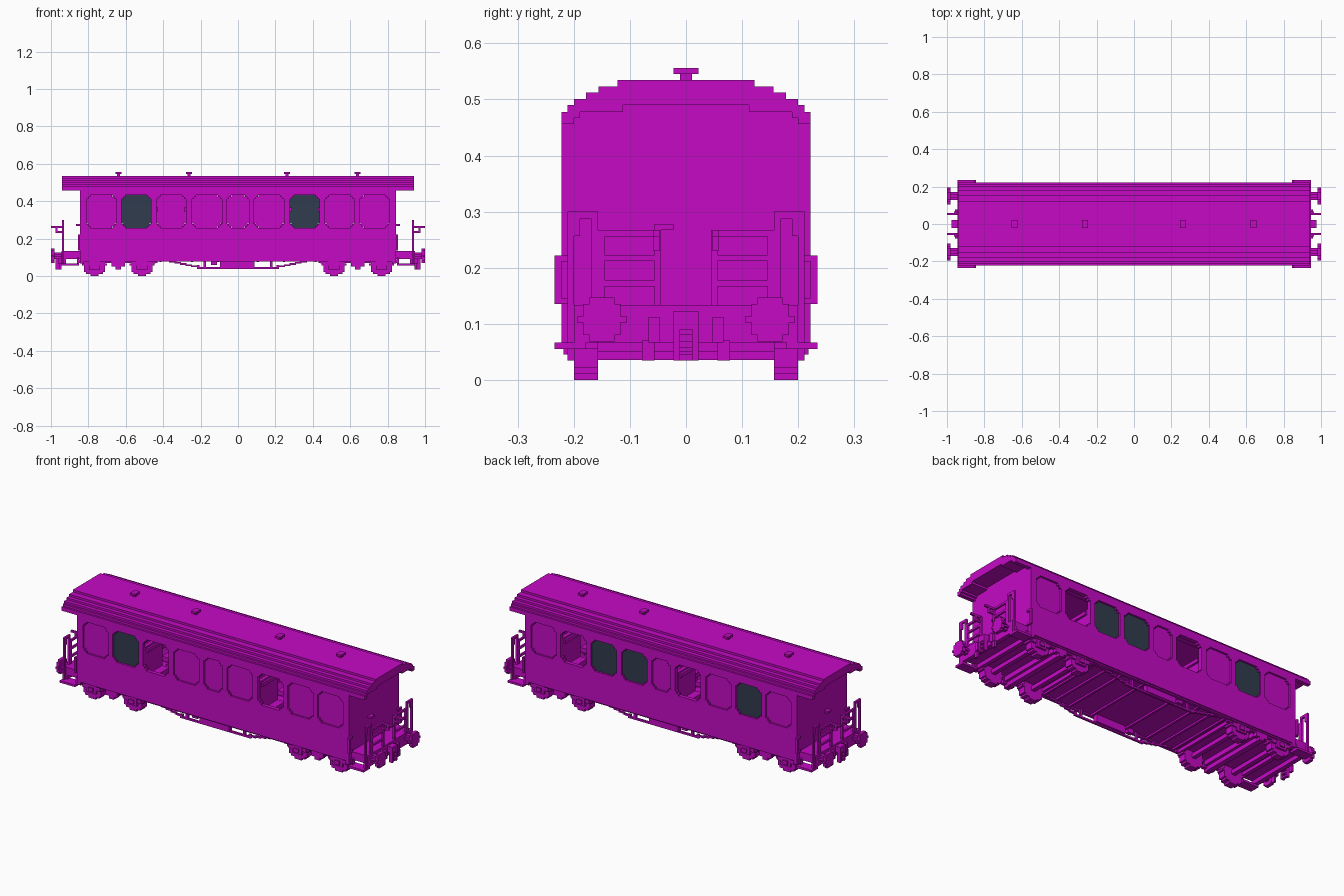
import bpy
import bmesh
import math
from mathutils import Vector

if "Cube" in bpy.data.objects:
    bpy.data.objects.remove(bpy.data.objects["Cube"], do_unlink=True)

V = 1 / 90  # stepping unit used for all blocky details


def material(name, rgb):
    m = bpy.data.materials.new(name)
    m.use_nodes = True
    m.diffuse_color = (*rgb, 1)
    m.node_tree.nodes["Principled BSDF"].inputs["Base Color"].default_value = (*rgb, 1)
    return m


MAGENTA = material("magenta paint", (0.56, 0.003, 0.56))
GLASS = material("dark glass", (0.03, 0.045, 0.075))


def finish(name, bm, mat):
    bmesh.ops.recalc_face_normals(bm, faces=bm.faces)
    me = bpy.data.meshes.new(name)
    bm.to_mesh(me)
    bm.free()
    me.materials.append(mat)
    ob = bpy.data.objects.new(name, me)
    bpy.context.scene.collection.objects.link(ob)
    return ob


def boxes(name, items, mirror="", mat=MAGENTA):
    """Boxes given as (x0, x1, y0, y1, z0, z1), repeated across the mirror axes."""
    bm = bmesh.new()
    for sx in ((1, -1) if "x" in mirror else (1,)):
        for sy in ((1, -1) if "y" in mirror else (1,)):
            for x0, x1, y0, y1, z0, z1 in items:
                r = bmesh.ops.create_cube(bm, size=1)
                for v in r["verts"]:
                    v.co = Vector((sx * (x0 + (v.co.x + .5) * (x1 - x0)),
                                   sy * (y0 + (v.co.y + .5) * (y1 - y0)),
                                   z0 + (v.co.z + .5) * (z1 - z0)))
    return finish(name, bm, mat)


def prism(bm, pts, a, b, axis):
    """Extrude a closed outline from a to b along x or y."""
    def place(p, d):
        return (d, p[0], p[1]) if axis == "x" else (p[0], d, p[1])
    lo = [bm.verts.new(place(p, a)) for p in pts]
    hi = [bm.verts.new(place(p, b)) for p in pts]
    bm.faces.new(lo)
    bm.faces.new(hi)
    n = len(pts)
    for i in range(n):
        bm.faces.new((lo[i], lo[(i + 1) % n], hi[(i + 1) % n], hi[i]))


def disc_outline(cu, cz, r):
    """Stepped circle outline."""
    n = int(2 * r / V + .5)
    h = 2 * r / n
    right = []
    for k in range(n):
        z = -r + (k + .5) * h
        w = max(V, round(math.sqrt(r * r - z * z) / V) * V)
        right += [(w, z - h / 2), (w, z + h / 2)]
    pts = right + [(-w, z) for w, z in reversed(right)]
    out = []
    for i, p in enumerate(pts):  # drop points in the middle of straight runs
        a, b = pts[i - 1], pts[(i + 1) % len(pts)]
        if not (abs(a[0] - p[0]) < 1e-6 and abs(b[0] - p[0]) < 1e-6):
            if (p[0] - a[0]) ** 2 + (p[1] - a[1]) ** 2 > 1e-12:
                out.append((cu + p[0], cz + p[1]))
    return out


def window_outline(cx, w, grow=0):
    """Rectangle with stepped corners, z 0.257 to 0.433."""
    hw, hh, cz = w / 2 + grow, .088 + grow, .345
    q = [(hw, hh - 2 * V), (hw - V, hh - 2 * V), (hw - V, hh - V), (hw - 2 * V, hh - V), (hw - 2 * V, hh)]
    q += [(-x, z) for x, z in reversed(q)]
    q += [(x, -z) for x, z in reversed(q)]
    return [(cx + x, cz + z) for x, z in q]


# Side walls with nine windows, some glazed dark, some open
CENTRES = [-.73, -.544, -.357, -.166, 0, .166, .357, .544, .73]
SIDES = {-1: ("front", {1}, {2, 6}), 1: ("back", {1, 5, 6}, {3, 7})}
for s, (label, dark, opened) in SIDES.items():
    wall = boxes(label + "_wall", [(-.845, .845, min(s * .2, s * .222), max(s * .2, s * .222), .085, .457)])
    bm = bmesh.new()
    for i, c in enumerate(CENTRES):
        prism(bm, window_outline(c, .117 if i == 4 else .16), s * .17, s * .25, "y")
    cutter = finish("window_cutter", bm, MAGENTA)
    cutter.hide_render = True
    mod = wall.modifiers.new("windows", "BOOLEAN")
    mod.operation = "DIFFERENCE"
    mod.solver = "EXACT"
    mod.object = cutter
    bpy.context.view_layer.objects.active = wall
    bpy.ops.object.modifier_apply(modifier=mod.name)
    bpy.data.objects.remove(cutter, do_unlink=True)
    for mat, word in ((MAGENTA, "blinds"), (GLASS, "glass")):
        bm = bmesh.new()
        for i, c in enumerate(CENTRES):
            if i not in opened and (i in dark) == (mat is GLASS):
                prism(bm, window_outline(c, .117 if i == 4 else .16, -.0002), s * .202, s * .2115, "y")
        finish(label + "_window_" + word, bm, mat)

# End walls and floor
boxes("end_walls", [(.823, .845, -.222, .222, .067, .457), (.823, .845, -.2, .2, .457, .478),
                    (.823, .845, -.112, .112, .478, .49)], "x")
boxes("floor", [(-.845, .845, -.21, .21, .086, .1)])

# Stepped roof shell
outer = [(.222, .456), (.222, .478), (.211, .478), (.211, .49), (.2, .49), (.2, .501), (.178, .501),
         (.178, .512), (.156, .512), (.156, .523), (.122, .523), (.122, .535)]
inner = [(.112, .49), (.112, .478), (.189, .478), (.189, .467), (.2, .467), (.2, .456)]
half = inner + outer
bm = bmesh.new()
prism(bm, half + [(-y, z) for y, z in reversed(half)], -.942, .942, "x")
finish("roof", bm, MAGENTA)
boxes("roof_vents", [(x - w, x + w, -h, h, z0, z1) for x in (-.64, -.262, .262, .64)
                     for w, h, z0, z1 in ((.008, .011, .53, .547), (.016, .022, .545, .556))])

# Bench seats back to back under the window pillars
boxes("seats", [b for x in (.08, .268, .45, .637) for b in (
    (x - .011, x + .011, .045, .199, .1, .375), (x - .055, x + .055, .045, .199, .19, .215),
    (x - .022, x + .022, .055, .19, .345, .365))], "xy")

# End platforms, steps and headstock
boxes("platforms", [(.84, .942, -.2, .2, .09, .134), (.92, .945, -.2, .2, .067, .134)], "x")
boxes("steps", [(.85, .945, .178, .234, .055, .067), (.85, .861, .19, .212, .06, .1),
                (.93, .942, .19, .212, .06, .1)], "xy")
boxes("wall_grab_rails", [(.845, .856, .222, .234, .135, .222), (.845, .856, .2, .234, .135, .146),
                          (.845, .856, .2, .234, .211, .222)], "xy")

# Platform railings: tall hoops, three rails, gate posts with brackets
boxes("hoops", [(.931, .942, .2, .211, .067, .29), (.931, .942, .157, .168, .1, .29),
                (.931, .942, .157, .211, .287, .3), (.931, .942, .189, .2, .257, .287)], "xy")
boxes("rails", [(.931, .942, .045, .16, z, z + .011) for z in (.167, .212, .256)]
      + [(.931, .942, .045, .056, .134, .267), (.931, .942, .145, .157, .134, .267)], "xy")
boxes("gate_brackets", [(.942, 1, .047, .058, .256, .267), (.965, .976, .047, .058, .234, .256),
                        (.942, .976, .047, .058, .23, .24)], "xy")
boxes("door_handles", [(.845, .867, -.056, -.022, .267, .278)], "x")

# Buffers
for sx in (1, -1):
    bm = bmesh.new()
    for sy in (1, -1):
        prism(bm, disc_outline(sy * .15, .108, .039), sx * .981, sx * 1.0, "x")
        prism(bm, disc_outline(sy * .15, .108, .017), sx * .94, sx * .982, "x")
    finish("left_buffers" if sx > 0 else "right_buffers", bm, MAGENTA)

# Coupling and brake hoses
boxes("couplings", [(.94, .976, -.022, .022, .09, .123), (.955, .976, -.022, -.011, .035, .09),
                    (.955, .976, .011, .022, .035, .09)]
      + [(.955, .97, -.011, .011, z, z + .011) for z in (.035, .058, .08)], "x")
boxes("brake_hoses", [(.94, .962, .047, .067, .067, .112), (.945, .956, .056, .078, .035, .07)], "xy")

# Bogies: stepped wheels, axles, side frames, axle boxes, transoms
AXLES = (.513, .767)
bm = bmesh.new()
for x in (-.767, -.513, .513, .767):
    for sy in (1, -1):
        prism(bm, disc_outline(x, .062, .062), sy * .157, sy * .2, "y")
finish("wheels", bm, MAGENTA)
boxes("axles", [(x - .012, x + .012, -.16, .16, .05, .073) for x in AXLES], "x")
boxes("bogie_frames", [(.43, .85, .189, .205, .07, .088), (.605, .675, .189, .211, .05, .088),
                       (.625, .655, .189, .211, .035, .052)]
      + [(x - .03, x + .03, .195, .211, .035, .08) for x in AXLES]
      + [(x - .055, x + .055, .195, .208, .055, .075) for x in AXLES], "xy")
boxes("axle_boxes", [(x - .015, x + .015, .208, .218, .045, .067) for x in AXLES], "xy")
boxes("bogie_transoms", [(.61, .67, -.205, .205, .06, .088), (.625, .655, -.205, .205, .036, .062),
                         (.44, .455, -.2, .2, .067, .088), (.825, .84, -.2, .2, .067, .088)], "x")

# Underframe: stepped truss rods, hanger posts, centre equipment panel
rods = [(.215 + i * .03, .25 + i * .03, .189, .2, .047 + i * .0065, .056 + i * .0065) for i in range(6)]
boxes("truss_rods", rods + [(0, .22, .189, .2, .038, .048), (.17, .185, .189, .2, .045, .088),
                            (.205, .22, .189, .2, .045, .06)], "xy")
boxes("centre_panels", [(-.095, .088, .178, .205, .045, .088), (-.145, -.112, .178, .2, .06, .088)], "y")
boxes("cross_beams", [(x, x + .011, -.2, .2, .076, .088) for x in (.1, .24, .33, .41)], "x")
boxes("sole_bars", [(0, .845, .2, .215, .078, .09)], "xy")
